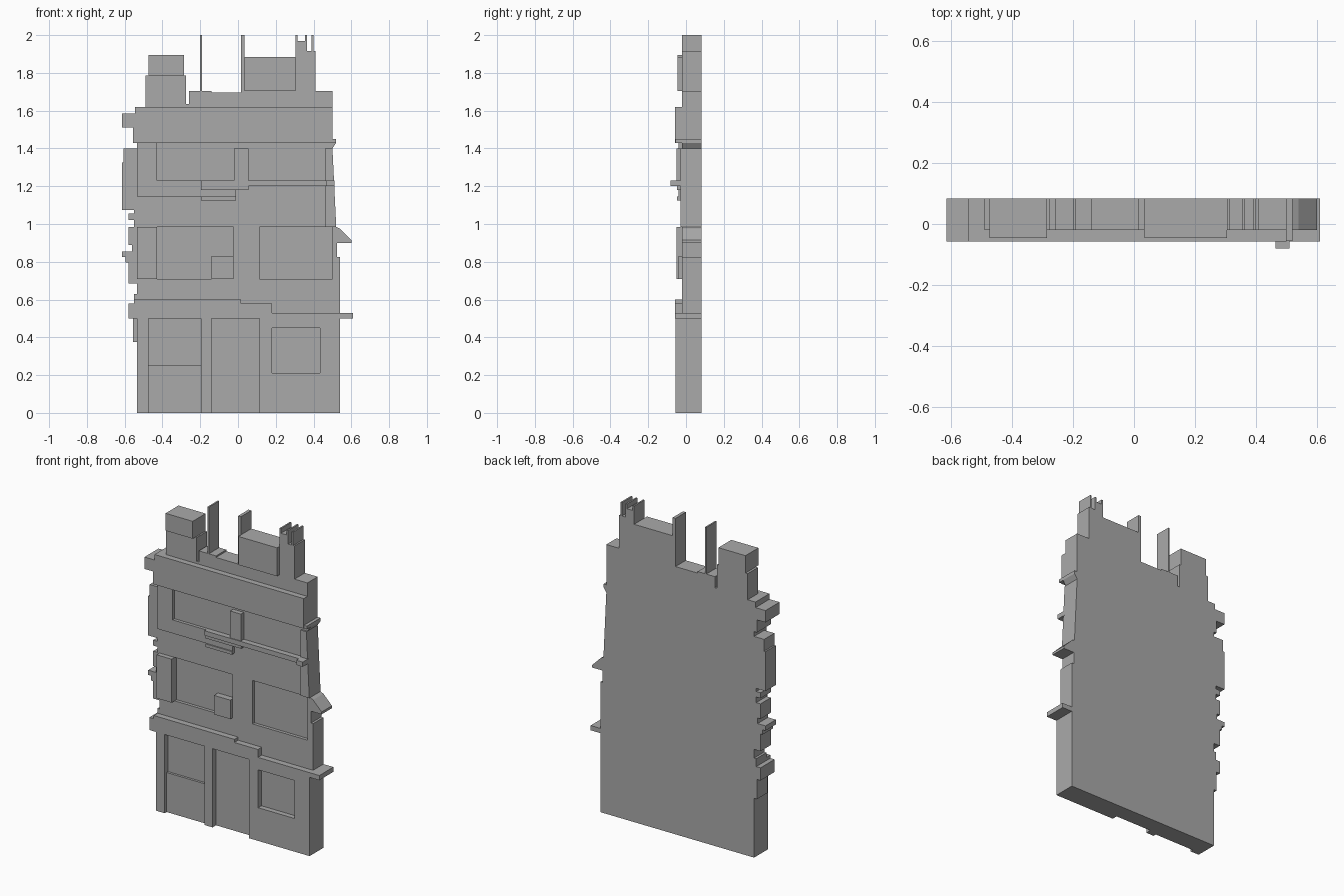
import bpy
import bmesh

# Shared depths: the wall core runs from WALL to BACK, trim projects to TRIM
BACK = 0.083
WALL = -0.02
TRIM = -0.055

default_cube = bpy.data.objects.get("Cube")
if default_cube:
    bpy.data.objects.remove(default_cube, do_unlink=True)

stone = bpy.data.materials.new("grey_stone")
stone.use_nodes = True
stone_colour = (0.4, 0.4, 0.4, 1.0)
stone.diffuse_color = stone_colour
stone.node_tree.nodes["Principled BSDF"].inputs["Base Color"].default_value = stone_colour


def extrude_outline(name, outline, front, back=WALL):
    """Extrude a front outline of (x, z) points from front to back."""
    bm = bmesh.new()
    face = bm.faces.new([bm.verts.new((x, front, z)) for x, z in outline])
    result = bmesh.ops.extrude_face_region(bm, geom=[face])
    moved = [item for item in result["geom"] if isinstance(item, bmesh.types.BMVert)]
    bmesh.ops.translate(bm, verts=moved, vec=(0, back - front, 0))
    bmesh.ops.recalc_face_normals(bm, faces=bm.faces)
    mesh = bpy.data.meshes.new(name)
    bm.to_mesh(mesh)
    bm.free()
    mesh.materials.append(stone)
    part = bpy.data.objects.new(name, mesh)
    bpy.context.collection.objects.link(part)
    return part


def block(name, left, right, bottom, top, front=TRIM, back=WALL):
    """Rectangular block on the facade."""
    outline = [(left, bottom), (right, bottom), (right, top), (left, top)]
    return extrude_outline(name, outline, front, back)


def cut_opening(target, left, right, bottom, top, front, back):
    """Cut a rectangular recess into the target, then drop the cutter."""
    cutter = block("opening_cutter", left, right, bottom, top, front, back)
    cutter.hide_render = True
    modifier = target.modifiers.new("opening", "BOOLEAN")
    modifier.operation = "DIFFERENCE"
    modifier.solver = "EXACT"
    modifier.object = cutter
    bpy.context.view_layer.objects.active = target
    bpy.ops.object.modifier_apply(modifier=modifier.name)
    bpy.data.objects.remove(cutter, do_unlink=True)


# Left edge steps: (x of the edge, height where that step ends)
left_steps = [
    (-.535, .375), (-.555, .5), (-.58, .58), (-.55, .63), (-.535, .685),
    (-.58, .795), (-.595, .825), (-.615, .855), (-.56, .89), (-.58, .985),
    (-.55, 1.02), (-.58, 1.055), (-.55, 1.075), (-.615, 1.325), (-.605, 1.4),
    (-.535, 1.43), (-.555, 1.51), (-.615, 1.585), (-.545, 1.62),
]
# Skyline steps: (height, x where that step ends)
skyline_steps = [
    (1.62, -.49), (1.785, -.475), (1.895, -.285), (1.785, -.275), (1.635, -.26),
    (1.705, -.2), (2, -.19), (1.705, -.14), (1.695, .015), (2, .035),
    (1.885, .305), (2, .315), (1.97, .355), (2, .365), (1.915, .39),
    (2, .4), (1.915, .41), (1.705, .5),
]
# Right edge, including the sloped moulding and the pointed bracket
right_edge = [
    (.5, 1.45), (.52, 1.45), (.52, 1.43), (.5, 1.4), (.52, .985), (.54, .975),
    (.6, .915), (.6, .9), (.525, .9), (.525, .825), (.54, .825),
    (.54, .53), (.61, .53), (.61, .5), (.54, .5), (.54, 0),
]

outline = []
height = 0
for x, step_top in left_steps:
    outline += [(x, height), (x, step_top)]
    height = step_top
edge = left_steps[-1][0]
for step_height, step_end in skyline_steps:
    if step_height != height:
        outline.append((edge, step_height))
    outline.append((step_end, step_height))
    edge, height = step_end, step_height
outline += right_edge
wall = extrude_outline("building_wall", outline, WALL, BACK)

# Recessed middle floor windows
for left, right in ((-.535, -.025), (.115, .5)):
    cut_opening(wall, left, right, .71, .985, WALL - .1, 0)
block("window_shutter", -.535, -.43, .71, .985, -.05, .01)
block("window_box", -.14, -.025, .71, .83, -.04, .01)

# Ground floor piers, panel and right bay with its window
block("left_pier", -.535, -.475, 0, .5)
block("door_pilaster", -.195, -.14, 0, .5)
block("shopfront_panel", -.475, -.195, 0, .25, -.035)
right_bay = block("right_bay", .115, .54, 0, .5)
cut_opening(right_bay, .18, .435, .21, .45, TRIM - .1, WALL - .002)

# Stepped cornice above the ground floor
cornice_outline = [
    (-.58, .5), (.61, .5), (.61, .53), (.18, .53), (.18, .58),
    (.015, .58), (.015, .6), (-.55, .6), (-.55, .58), (-.58, .58),
]
extrude_outline("lower_cornice", cornice_outline, TRIM - .003)

# Upper floor surround, sills, mullion and corner strip
surround_outline = [
    (-.535, 1.145), (-.01, 1.145), (-.01, 1.2), (.46, 1.2),
    (.46, 1.23), (-.43, 1.23), (-.43, 1.43), (-.535, 1.43),
]
extrude_outline("upper_window_surround", surround_outline, -.04)
block("window_mullion", -.02, .055, 1.23, 1.4, -.05)
block("upper_sill", -.195, .51, 1.2, 1.23, TRIM)
block("sill_apron", -.195, .055, 1.18, 1.2, -.048)
block("lower_ledge", -.195, -.01, 1.125, 1.145, -.048)
block("sill_bracket", .465, .51, 1.2, 1.23, -.081)
extrude_outline("corner_strip", [(.46, .985), (.52, .985), (.5, 1.4), (.46, 1.4)], -.03)

# Top fascia and its projecting left end
block("top_fascia", -.545, .5, 1.43, 1.62, TRIM - .002)
block("fascia_end", -.615, -.545, 1.51, 1.585, TRIM - .002)
block("fascia_return", -.555, -.545, 1.43, 1.51, TRIM - .002)
block("fascia_foot", .5, .52, 1.43, 1.45, TRIM)

# Roof blocks standing forward of the skyline
block("left_chimney_cap", -.475, -.285, 1.785, 1.895, -.046)
block("right_roof_block", .035, .305, 1.705, 1.885, -.046)
